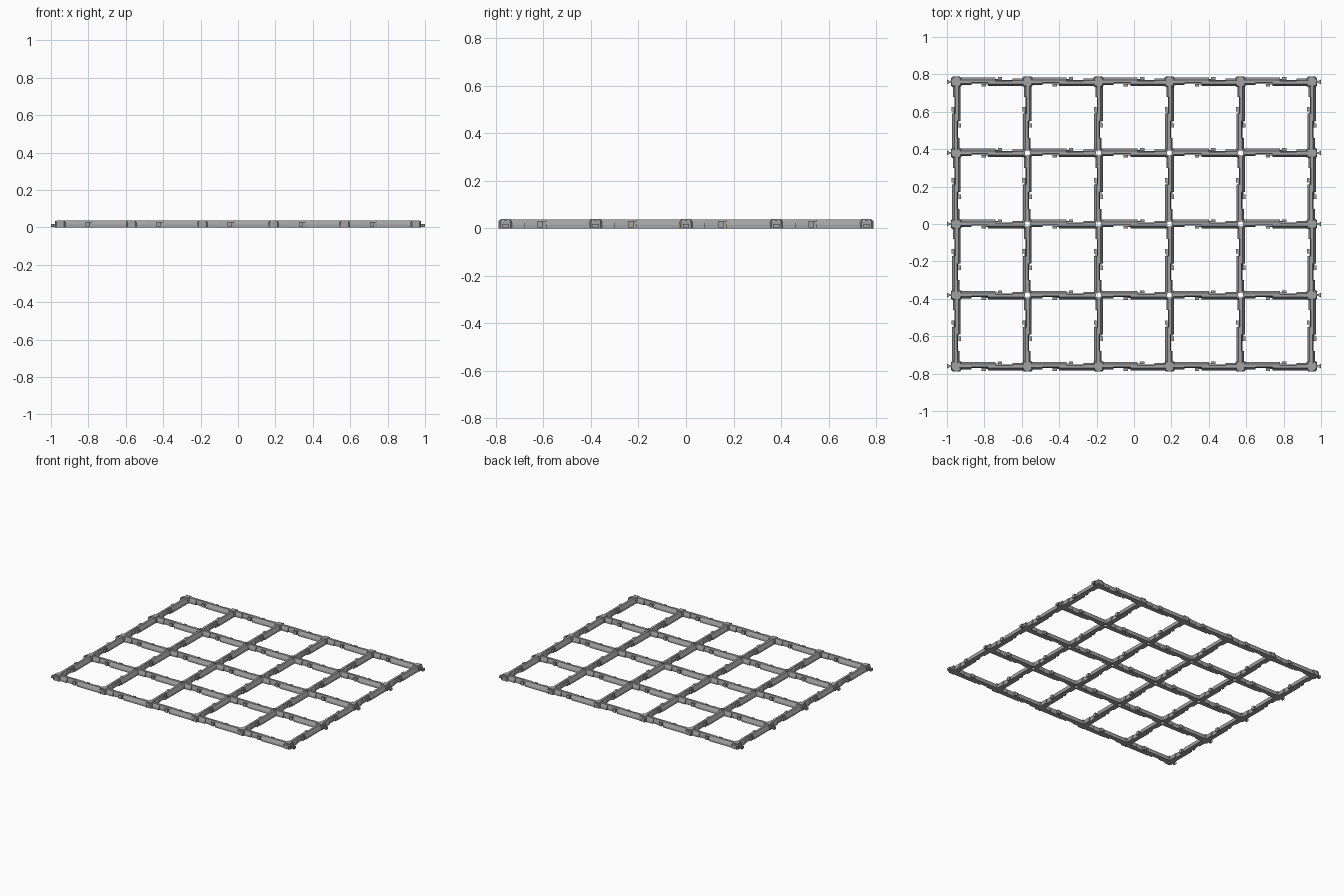
import bpy, bmesh, math
from mathutils import Matrix, Vector

if "Cube" in bpy.data.objects:
    bpy.data.objects.remove(bpy.data.objects["Cube"], do_unlink=True)

PITCH, HEIGHT = 0.38, 0.037
COLS, ROWS = 6, 5

grey = bpy.data.materials.new("mid grey plastic")
grey.use_nodes = True
colour = (0.36, 0.36, 0.365, 1)
grey.diffuse_color = colour
grey.node_tree.nodes["Principled BSDF"].inputs["Base Color"].default_value = colour


def sweep(bm, outline, x0, x1):
    """Extrude a (y, z) outline along x."""
    ends = [[bm.verts.new((x, y, z)) for y, z in outline] for x in (x0, x1)]
    n = len(outline)
    bm.faces.new(ends[0])
    bm.faces.new(ends[1][::-1])
    for i in range(n):
        j = (i + 1) % n
        bm.faces.new((ends[0][i], ends[1][i], ends[1][j], ends[0][j]))


def block(bm, x0, x1, y0, y1, z0, z1):
    sweep(bm, [(y0, z0), (y1, z0), (y1, z1), (y0, z1)], x0, x1)


def half_outline(width):
    """Half of the bar section: upright foot, sloping flank, flat crest."""
    return [(0, 0), (width, 0), (width, 0.014), (width * 0.6, 0.031),
            (width * 0.45, HEIGHT), (0, HEIGHT)]


def stack(bm, rings):
    """Join successive closed rings of points with quads."""
    loops = [[bm.verts.new(p) for p in ring] for ring in rings]
    n = len(loops[0])
    for a, b in zip(loops, loops[1:]):
        for i in range(n):
            j = (i + 1) % n
            bm.faces.new((a[i], a[j], b[j], b[i]))
    return loops


def finish(bm, name):
    bmesh.ops.recalc_face_normals(bm, faces=bm.faces)
    mesh = bpy.data.meshes.new(name)
    bm.to_mesh(mesh)
    bm.free()
    mesh.materials.append(grey)
    return mesh


def place(mesh, name, x, y, turn=0):
    ob = bpy.data.objects.new(name, mesh)
    ob.location = (x, y, 0)
    ob.rotation_euler.z = turn
    bpy.context.collection.objects.link(ob)


# Bar: two interlocking halves, each with a recess and a clip
def make_bar():
    bm = bmesh.new()
    sweep(bm, half_outline(0.023), -0.172, 0.02)
    sweep(bm, half_outline(0.009), 0.02, 0.11)
    sweep(bm, half_outline(0.017), 0.11, 0.172)
    block(bm, 0.02, 0.055, 0.011, 0.015, 0.004, 0.028)
    block(bm, 0.032, 0.055, 0.013, 0.025, 0.004, 0.03)
    copy = bmesh.ops.duplicate(bm, geom=bm.verts[:] + bm.edges[:] + bm.faces[:])
    verts = [g for g in copy["geom"] if isinstance(g, bmesh.types.BMVert)]
    bmesh.ops.rotate(bm, verts=verts, cent=(0, 0, 0),
                     matrix=Matrix.Rotation(math.pi, 3, 'Z'))
    return finish(bm, "bar")


# Open joint: ring with a through hole and small corner webs
def make_ring_joint():
    bm = bmesh.new()
    section = [(0.014, 0), (0.031, 0), (0.031, 0.016), (0.022, HEIGHT), (0.014, HEIGHT)]
    rings = []
    for r, z in section + section[:1]:
        rings.append([(r * math.cos(i * math.pi / 8), r * math.sin(i * math.pi / 8), z)
                      for i in range(16)])
    stack(bm, rings)
    bmesh.ops.remove_doubles(bm, verts=bm.verts, dist=1e-5)
    return finish(bm, "ring_joint")


# Solid joint: tapered chamfered block topped by a four-pointed star
def make_solid_joint():
    bm = bmesh.new()

    def octagon(half, cut, z):
        pts = []
        for k in range(4):
            turn = Matrix.Rotation(k * math.pi / 2, 3, 'Z')
            pts += [turn @ Vector((half, half - cut, z)),
                    turn @ Vector((half - cut, half, z))]
        return pts

    loops = stack(bm, [octagon(0.027, 0.006, 0), octagon(0.027, 0.006, 0.026),
                       octagon(0.022, 0.006, 0.034)])
    bm.faces.new(loops[0])
    bm.faces.new(loops[-1])
    star = [[((0.03 if i % 2 else 0.016) * math.cos(i * math.pi / 4),
              (0.03 if i % 2 else 0.016) * math.sin(i * math.pi / 4), z)
             for i in range(8)] for z in (0.03, HEIGHT + 0.001)]
    loops = stack(bm, star)
    bm.faces.new(loops[0])
    bm.faces.new(loops[-1])
    return finish(bm, "solid_joint")


# Arched socket: half-round frame on an outer face, pointing along +x
def make_socket():
    bm = bmesh.new()

    def arch(r):
        curve = [(r * math.cos(i * math.pi / 8), 0.012 + r * math.sin(i * math.pi / 8))
                 for i in range(9)]
        return [(r, 0)] + curve + [(-r, 0)]

    outer, inner = arch(0.021), arch(0.011)
    sweep(bm, outer, 0.015, 0.026)
    for i in range(len(outer) - 1):
        sweep(bm, [outer[i], outer[i + 1], inner[i + 1], inner[i]], 0.026, 0.029)
    return finish(bm, "socket")


# Dovetail peg: narrow neck flaring outward, pointing along +x
def make_peg():
    bm = bmesh.new()
    shape = [(0.02, 0.008), (0.036, 0.005), (0.05, 0.013),
             (0.05, -0.013), (0.036, -0.005), (0.02, -0.008)]
    loops = stack(bm, [[(x, y, z) for x, y in shape] for z in (0.002, 0.019)])
    bm.faces.new(loops[0])
    bm.faces.new(loops[1])
    return finish(bm, "peg")


bar, ring, solid = make_bar(), make_ring_joint(), make_solid_joint()
socket, peg = make_socket(), make_peg()

for c in range(COLS):
    for r in range(ROWS):
        x = (c - (COLS - 1) / 2) * PITCH
        y = (r - (ROWS - 1) / 2) * PITCH
        side = c in (0, COLS - 1)
        end = r in (0, ROWS - 1)
        if side or end:
            place(solid, "solid_joint", x, y)
        else:
            place(ring, "ring_joint", x, y)
        if c < COLS - 1:
            place(bar, "cross_bar", x + PITCH / 2, y)
        if r < ROWS - 1:
            place(bar, "long_bar", x, y + PITCH / 2, math.pi / 2)
        if side:
            turn = 0 if c else math.pi
            place(peg, "edge_peg", x, y, turn)
            place(socket, "side_socket", x, y, turn)
        if end:
            place(socket, "end_socket", x, y, math.pi / 2 if r else -math.pi / 2)
